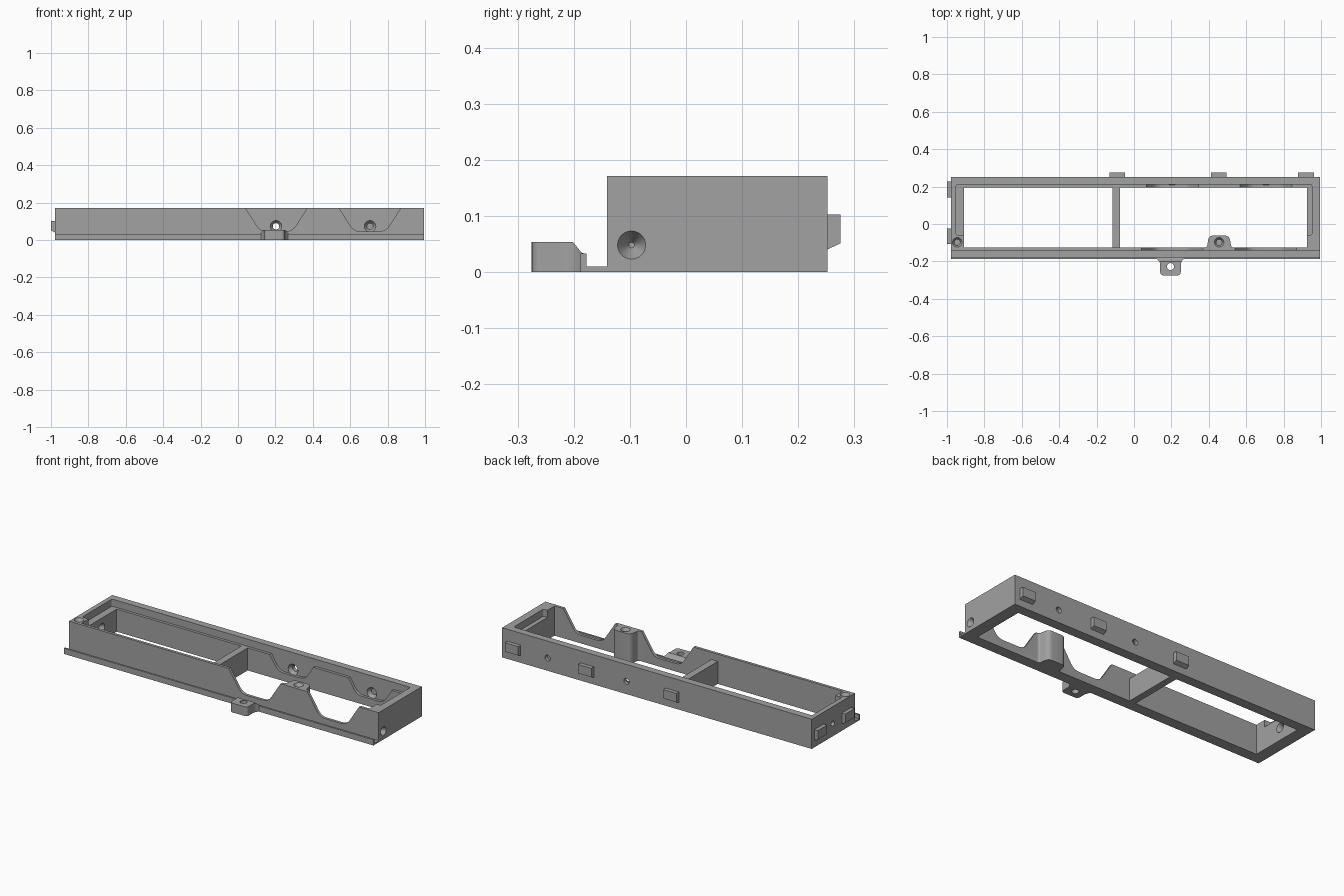
import bpy, bmesh, math
from mathutils import Vector

cube = bpy.data.objects.get("Cube")
if cube:
    bpy.data.objects.remove(cube, do_unlink=True)

grey = bpy.data.materials.new("plain grey")
grey.use_nodes = True
COLOUR = (0.36, 0.36, 0.36, 1)
grey.diffuse_color = COLOUR
grey.node_tree.nodes["Principled BSDF"].inputs["Base Color"].default_value = COLOUR


def make(name, bm):
    bmesh.ops.recalc_face_normals(bm, faces=bm.faces)
    mesh = bpy.data.meshes.new(name)
    bm.to_mesh(mesh)
    bm.free()
    mesh.materials.append(grey)
    obj = bpy.data.objects.new(name, mesh)
    bpy.context.collection.objects.link(obj)
    return obj


def rounded(points, steps=5):
    """Outline of (u, v, radius) points with softened corners."""
    out = []
    for i, (u, v, r) in enumerate(points):
        p = Vector((u, v))
        if r == 0:
            out.append(p)
            continue
        a = Vector(points[i - 1][:2]) - p
        b = Vector(points[(i + 1) % len(points)][:2]) - p
        a, b = p + a.normalized() * r, p + b.normalized() * r
        for s in range(steps + 1):
            t = s / steps
            out.append(a * (1 - t) ** 2 + p * 2 * t * (1 - t) + b * t ** 2)
    return out


def prism(name, points, lo, hi, axis="z"):
    """Extrude an outline along an axis."""
    place = {"x": lambda p, w: (w, p[0], p[1]),
             "y": lambda p, w: (p[0], w, p[1]),
             "z": lambda p, w: (p[0], p[1], w)}[axis]
    bm = bmesh.new()
    outline = rounded(points)
    low = [bm.verts.new(place(p, lo)) for p in outline]
    high = [bm.verts.new(place(p, hi)) for p in outline]
    bm.faces.new(low)
    bm.faces.new(high)
    for i in range(len(outline)):
        bm.faces.new((low[i - 1], low[i], high[i], high[i - 1]))
    return make(name, bm)


def rect(u0, u1, v0, v1, r=0):
    return [(u0, v0, r), (u1, v0, r), (u1, v1, r), (u0, v1, r)]


def box(name, x, y, z, r=0):
    return prism(name, rect(*x, *y, r), *z)


def cone(name, start, end, r1, r2):
    """Round or tapered hole cutter between two points."""
    a, b = Vector(start), Vector(end)
    bm = bmesh.new()
    bmesh.ops.create_cone(bm, cap_ends=True, segments=24, radius1=r1,
                          radius2=r2, depth=(b - a).length)
    bm.transform((b - a).to_track_quat("Z", "Y").to_matrix().to_4x4())
    bmesh.ops.translate(bm, verts=bm.verts, vec=(a + b) / 2)
    return make(name, bm)


def cut(obj, cutters):
    for c in cutters:
        mod = obj.modifiers.new("cut", "BOOLEAN")
        mod.operation, mod.solver, mod.object = "DIFFERENCE", "EXACT", c
    deps = bpy.context.evaluated_depsgraph_get()
    mesh = bpy.data.meshes.new_from_object(obj.evaluated_get(deps))
    obj.modifiers.clear()
    obj.data = mesh
    for c in cutters:
        bpy.data.objects.remove(c, do_unlink=True)


LEFT, RIGHT, FRONT, BACK, TOP = -0.978, 0.995, -0.141, 0.252, 0.171
LEDGE = 0.13

# Frame block and its two openings; the second one leaves a screw post
frame = box("frame", (LEFT, RIGHT), (FRONT, BACK), (0, TOP))
cutters = [
    box("opening_a", (-0.91, -0.115), (-0.125, 0.195), (-0.1, 0.3)),
    prism("opening_b", [
        (-0.075, -0.125, 0), (0.39, -0.125, 0.012), (0.40, -0.062, 0.025),
        (0.51, -0.062, 0.025), (0.52, -0.125, 0.012), (0.925, -0.125, 0),
        (0.925, 0.195, 0), (-0.075, 0.195, 0)], -0.1, 0.3),
    box("ledge_recess", (-0.951, 0.951), (-0.06, 0.211), (LEDGE, 0.3), 0.012),
    box("divider_recess", (-0.13, -0.06), (-0.125, 0.1), (LEDGE, 0.31)),
]

# Trapezoid notches through the front wall and rear ledge, with rear screw holes
for x, hole in ((0.205, 0.203), (0.705, 0.706)):
    cutters.append(prism("notch", [
        (x - 0.184, 0.2, 0), (x - 0.165, TOP, 0), (x - 0.085, 0.046, 0.035),
        (x + 0.085, 0.046, 0.035), (x + 0.165, TOP, 0), (x + 0.184, 0.2, 0)],
        -0.16, 0.211, "y"))
    cutters.append(cone("rear_hole", (hole, 0.18, 0.073), (hole, 0.3, 0.073), 0.017, 0.017))
    cutters.append(cone("rear_sink", (hole, 0.208, 0.073), (hole, 0.23, 0.073), 0.033, 0.017))

# End wall holes and blind screw sockets in the posts
cutters.append(cone("left_hole", (-1.1, 0.06, 0.073), (-0.88, 0.06, 0.073), 0.015, 0.015))
cutters.append(cone("left_sink", (-0.93, 0.06, 0.073), (-0.90, 0.06, 0.073), 0.015, 0.032))
cutters.append(cone("right_socket", (1.0, -0.097, 0.048), (0.96, -0.097, 0.048), 0.028, 0.005))
for x in (-0.945, 0.455):
    cutters.append(cone("post_sink", (x, -0.098, 0.175), (x, -0.098, 0.155), 0.028, 0.016))
    cutters.append(cone("post_socket", (x, -0.098, 0.16), (x, -0.098, 0.07), 0.015, 0.015))
cut(frame, cutters)

# Front flange with an upturned lip
flange = prism("front_flange", [
    (FRONT + 0.002, 0, 0), (FRONT + 0.002, 0.01, 0), (-0.177, 0.01, 0),
    (-0.177, 0.033, 0), (-0.188, 0.033, 0), (-0.188, 0, 0)], LEFT, RIGHT, "x")

# Mounting tab with flared root and a through hole
tab = prism("mounting_tab", [
    (0.11, -0.178, 0), (0.14, -0.2, 0.02), (0.14, -0.275, 0.02),
    (0.25, -0.275, 0.02), (0.25, -0.2, 0.02), (0.28, -0.178, 0)], 0, 0.053)
cut(tab, [
    prism("root_slope", [(-0.205, 0.06, 0), (-0.201, 0.053, 0), (-0.185, 0.033, 0.005),
                         (-0.16, 0.033, 0), (-0.16, 0.06, 0)], 0, 0.4, "x"),
    cone("tab_hole", (0.195, -0.228, -0.1), (0.195, -0.228, 0.1), 0.019, 0.019)])


def clip(name, centre, wall, out, axis):
    """Snap clip with a sloped underside, standing off a wall."""
    profile = [(wall - out * 0.1, 0.04, 0), (wall, 0.04, 0), (wall + out, 0.051, 0),
               (wall + out, 0.102, 0), (wall - out * 0.1, 0.102, 0)]
    prism(name, profile, centre - 0.042, centre + 0.042, axis)


for i, x in enumerate((-0.09, 0.453, 0.92)):
    clip(f"rear_clip_{i + 1}", x, BACK, 0.023, "x")
for i, y in enumerate((0.185, -0.065)):
    clip(f"left_clip_{i + 1}", y, LEFT, -0.022, "y")

# Smooth the round parts
bpy.ops.object.select_all(action="DESELECT")
for obj in (frame, tab):
    obj.select_set(True)
    bpy.context.view_layer.objects.active = obj
bpy.ops.object.shade_smooth_by_angle(angle=math.radians(30))
